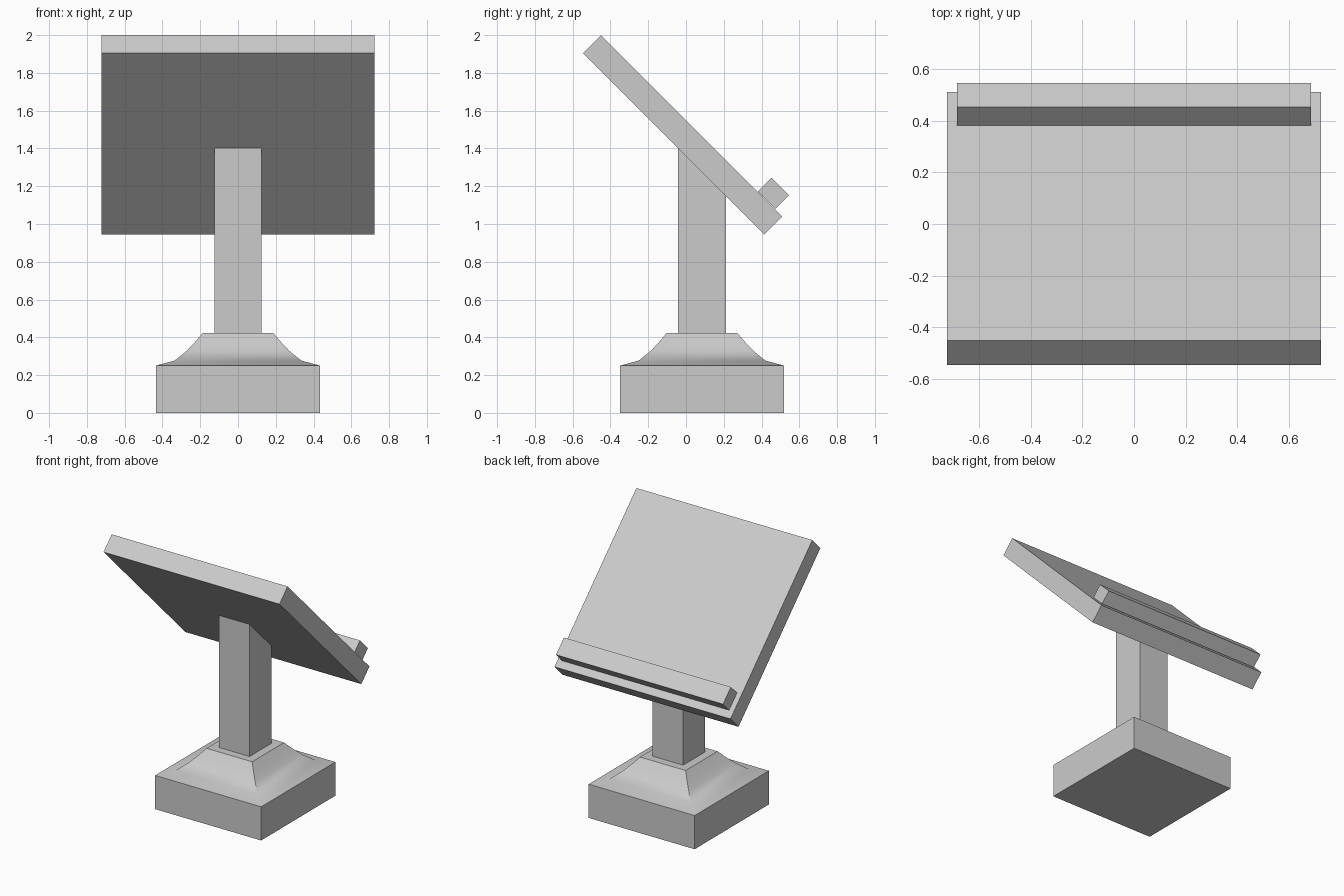
import bpy, bmesh, math

if "Cube" in bpy.data.objects:
    bpy.data.objects.remove(bpy.data.objects["Cube"])

stone = bpy.data.materials.new("light_grey")
stone.diffuse_color = (0.6, 0.6, 0.6, 1)
stone.use_nodes = True
stone.node_tree.nodes["Principled BSDF"].inputs["Base Color"].default_value = stone.diffuse_color
CY = 0.085  # centre of the pedestal in y


def make(name, verts, faces):
    me = bpy.data.meshes.new(name)
    me.from_pydata(verts, [], faces)
    bm = bmesh.new()
    bm.from_mesh(me)
    bmesh.ops.recalc_face_normals(bm, faces=bm.faces)
    bm.to_mesh(me)
    bm.free()
    me.materials.append(stone)
    ob = bpy.data.objects.new(name, me)
    bpy.context.collection.objects.link(ob)
    return ob


def extrude_x(name, profile, half):
    """Side profile of (y, z) points pulled along x."""
    n = len(profile)
    verts = [(x, y, z) for x in (-half, half) for y, z in profile]
    faces = [tuple(range(n)), tuple(range(n, 2 * n))]
    faces += [(i, (i + 1) % n, n + (i + 1) % n, n + i) for i in range(n)]
    return make(name, verts, faces)


def square_loft(name, rings):
    """Stacked square rings of (half width, z)."""
    corners = ((-1, -1), (1, -1), (1, 1), (-1, 1))
    verts = [(h * a, CY + h * b, z) for h, z in rings for a, b in corners]
    top = 4 * (len(rings) - 1)
    faces = [(0, 1, 2, 3), (top, top + 1, top + 2, top + 3)]
    for r in range(len(rings) - 1):
        for i in range(4):
            j = (i + 1) % 4
            faces.append((4 * r + i, 4 * r + j, 4 * r + 4 + j, 4 * r + 4 + i))
    return make(name, verts, faces)


# Square plinth and the concave moulding on top of it
square_loft("base_block", [(0.435, 0), (0.435, 0.25)])
moulding = square_loft("base_moulding", [(0.435, 0.25), (0.335, 0.277), (0.272, 0.328),
                                         (0.23, 0.372), (0.187, 0.423)])
bpy.context.view_layer.objects.active = moulding
moulding.select_set(True)
bpy.ops.object.shade_smooth_by_angle(angle=math.radians(30))

# Post with its top cut to the slope of the board
extrude_x("post", [(-0.043, 0.42), (0.212, 0.42), (0.212, 1.155), (-0.043, 1.41)], 0.125)

# Sloping reading board and the book ledge along its lower edge
extrude_x("board", [(-0.45, 2.0), (-0.545, 1.905), (0.415, 0.945), (0.51, 1.04)], 0.722)
extrude_x("book_ledge", [(0.452, 1.245), (0.545, 1.153), (0.473, 1.081), (0.38, 1.173)], 0.685)
